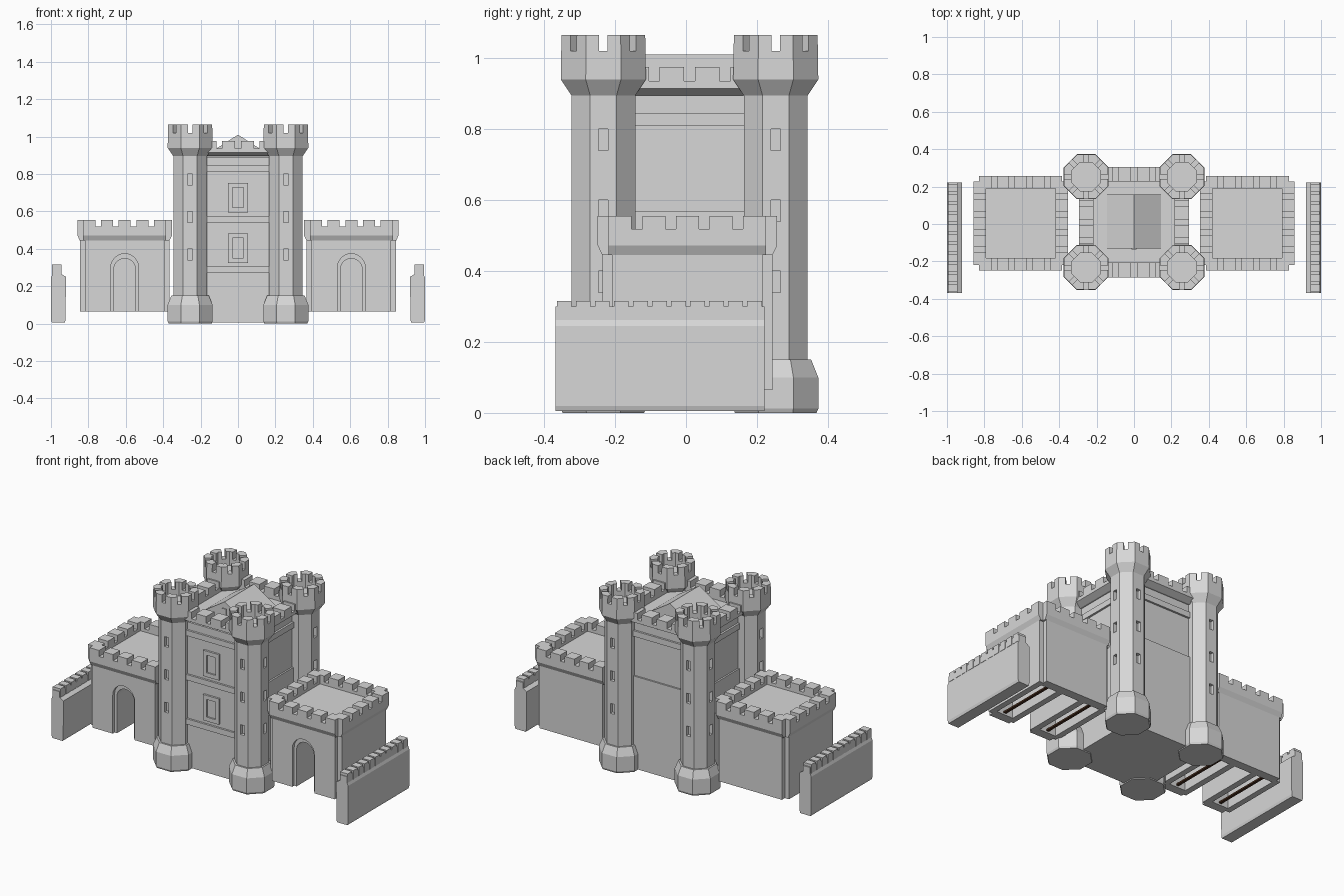
import bpy, bmesh
from math import pi, cos, sin
from mathutils import Matrix, Vector

cube = bpy.data.objects.get("Cube")
if cube:
    bpy.data.objects.remove(cube, do_unlink=True)


def material(name, rgb):
    m = bpy.data.materials.new(name)
    m.use_nodes = True
    m.diffuse_color = (*rgb, 1)
    m.node_tree.nodes["Principled BSDF"].inputs["Base Color"].default_value = (*rgb, 1)
    return m


STONE = material("pale grey stone", (0.68, 0.68, 0.68))
WOOD = material("dark brown wood", (0.06, 0.025, 0.012))
MID_Y = 0.01  # the keep sits slightly behind the origin


def finish(name, bm, mat=STONE):
    bmesh.ops.recalc_face_normals(bm, faces=bm.faces)
    me = bpy.data.meshes.new(name)
    bm.to_mesh(me)
    bm.free()
    me.materials.append(mat)
    ob = bpy.data.objects.new(name, me)
    bpy.context.collection.objects.link(ob)
    return ob


def add_box(bm, lo, hi, rot=Matrix()):
    """Box between two corners, then transformed by rot."""
    lo, hi = Vector(lo), Vector(hi)
    size = Matrix.Diagonal((*(hi - lo), 1))
    mat = rot @ Matrix.Translation((lo + hi) / 2) @ size
    return bmesh.ops.create_cube(bm, size=1, matrix=mat)["verts"]


def box(name, lo, hi, mat=STONE, rot=Matrix()):
    bm = bmesh.new()
    add_box(bm, lo, hi, rot)
    return finish(name, bm, mat)


def prism(name, points, direction):
    """Closed outline swept along a direction."""
    bm = bmesh.new()
    face = bm.faces.new([bm.verts.new(p) for p in points])
    ext = bmesh.ops.extrude_face_region(bm, geom=[face], use_keep_orig=True)
    verts = [v for v in ext["geom"] if isinstance(v, bmesh.types.BMVert)]
    bmesh.ops.translate(bm, verts=verts, vec=direction)
    return finish(name, bm)


def cut(ob, cutters):
    """Subtract the cutters, then throw them away."""
    for c in cutters:
        mod = ob.modifiers.new("cut", 'BOOLEAN')
        mod.operation, mod.solver, mod.object = 'DIFFERENCE', 'EXACT', c
        c.hide_render = True
    bpy.context.view_layer.objects.active = ob
    for mod in list(ob.modifiers):
        bpy.ops.object.modifier_apply(modifier=mod.name)
    for c in cutters:
        bpy.data.objects.remove(c, do_unlink=True)


def octagon_lathe(name, cx, cy, profile):
    """Eight-sided solid from (apothem, height) pairs."""
    bm = bmesh.new()
    rings = []
    for r, z in profile:
        r /= cos(pi / 8)
        rings.append([bm.verts.new((cx + r * cos(a), cy + r * sin(a), z))
                      for a in [(k + 0.5) * pi / 4 for k in range(8)]])
    for a, b in zip(rings, rings[1:]):
        for k in range(8):
            bm.faces.new((a[k], a[k - 1], b[k - 1], b[k]))
    bm.faces.new(rings[0])
    bm.faces.new(rings[-1])
    return finish(name, bm)


def battlement(name, cx, cy, wall, out, span, thick, heights, count, gap):
    """Corbel, rail and merlons on all four sides of a square."""
    z0, z1, z2, z3 = heights
    bm = bmesh.new()
    for q in range(4):
        rot = Matrix.Translation((cx, cy, 0)) @ Matrix.Rotation(q * pi / 2, 4, 'Z')
        inner = out - thick
        corbel = add_box(bm, (-span, -out, z0), (span, -inner, z1), rot)
        inv = rot.inverted()
        for v in corbel:
            p = inv @ v.co
            if p.z < z0 + 0.001 and p.y < -out + 0.001:
                p.y = -wall
                v.co = rot @ p
        add_box(bm, (-span, -out, z1), (span, -inner, z2), rot)
        pitch = (2 * span + gap) / count
        for k in range(count):
            x = -span + k * pitch
            add_box(bm, (x, -out, z2), (x + pitch - gap, -inner, z3), rot)
    return finish(name, bm)


# Corner towers with notched crowns and recessed slit windows
TOWER = [(0.115, 0), (0.12, 0.012), (0.12, 0.1), (0.1, 0.15), (0.09, 0.15),
         (0.09, 0.895), (0.12, 0.94), (0.118, 1.065), (0.077, 1.065), (0.077, 0.98)]
for sx in (-1, 1):
    for sy in (-1, 1):
        cx, cy = 0.256 * sx, MID_Y + 0.243 * sy
        side = ("left" if sx > 0 else "right")
        tower = octagon_lathe(("front_" if sy < 0 else "back_") + side + "_tower", cx, cy, TOWER)
        here = Matrix.Translation((cx, cy, 0))
        cutters = [box("notch_cutter", (-0.2, -0.012, 1.02), (0.2, 0.012, 1.1),
                       rot=here @ Matrix.Rotation(k * pi / 4, 4, 'Z')) for k in range(4)]
        for z in (0.34, 0.54, 0.74):
            cutters.append(box("slit_cutter", (-0.013, 0.07 * sy, z), (0.013, 0.13 * sy, z + 0.06), rot=here))
            cutters.append(box("slit_cutter", (0.07 * sx, -0.013, z), (0.13 * sx, 0.013, z + 0.06), rot=here))
        cut(tower, cutters)

# Keep: core, lower walls, front wall and string courses
def keep_block(name, half, z0, z1):
    return box(name, (-half, MID_Y - half, z0), (half, MID_Y + half, z1))

keep_block("keep_core", 0.25, 0.005, 0.91)
keep_block("keep_lower_wall", 0.26, 0.005, 0.568)
keep_block("keep_upper_band", 0.262, 0.81, 0.845)
FRONT = MID_Y - 0.26
box("keep_front_wall", (-0.25, FRONT, 0.01), (0.25, -0.2, 0.89))
for z in (0.27, 0.54, 0.81):
    box("front_string_course", (-0.22, FRONT - 0.012, z), (0.22, -0.2, z + 0.034))
battlement("keep_battlement", 0, MID_Y, 0.26, 0.295, 0.185, 0.078,
           (0.895, 0.915, 0.935, 0.975), 4, 0.03)

# Framed windows on the front wall
for z in (0.325, 0.595):
    frame = box("front_window_frame", (-0.054, FRONT - 0.012, z), (0.054, FRONT + 0.005, z + 0.157))
    cut(frame, [box("pane_cutter", (-0.03, FRONT - 0.1, z + 0.025), (0.03, FRONT - 0.003, z + 0.132))])

# Gabled roof with its ridge running front to back
prism("gable_roof", [(-0.145, -0.13, 0.905), (0.145, -0.13, 0.905), (0.145, -0.13, 0.917),
                     (0, -0.13, 1.01), (-0.145, -0.13, 0.917)], (0, 0.287, 0))
box("gable_vent", (-0.013, -0.136, 0.935), (0.013, -0.125, 0.97))


def arch(cx, half, y0, y1, spring):
    pts = [(cx - half, y0, 0), (cx + half, y0, 0)]
    pts += [(cx + half * cos(a), y0, spring + half * sin(a)) for a in [k * pi / 12 for k in range(13)]]
    return prism("arch_cutter", pts, (0, y1 - y0, 0))


# Gatehouse wings, notched at the corners and hollow below
W, N, BASE = 0.24, 0.212, 0.065
for s, side in ((-1, "right"), (1, "left")):
    cx, cy = 0.606 * s, 0.004
    plan = []
    for a, b in ((1, 1), (-1, 1), (-1, -1), (1, -1)):
        corner = [(W * a, N * b), (N * a, N * b), (N * a, W * b)]
        plan += corner if a * b > 0 else corner[::-1]
    wing = prism(side + "_wing", [(cx + x, cy + y, BASE) for x, y in plan], (0, 0, 0.5 - BASE))
    chambers = [box("chamber_cutter", (cx + c - 0.055, -0.18, 0), (cx + c + 0.055, 0.19, 0.4))
                for c in (-0.15, 0.15)]
    cut(wing, chambers + [arch(cx, 0.074, -0.4, cy - W + 0.018, 0.3),
                          arch(cx, 0.058, -0.4, 0.19, 0.29)])
    battlement(side + "_wing_battlement", cx, cy, W, 0.253, 0.222, 0.067,
               (0.445, 0.472, 0.518, 0.555), 5, 0.03)
    for c in (-0.15, 0.15):
        box(side + "_wing_beam", (cx + c - 0.008, -0.18, BASE + 0.01),
            (cx + c + 0.008, 0.19, BASE + 0.02), WOOD)

    # Free-standing outer wall with a coping and a row of merlons
    outer = [(0.926, 0.005), (0.995, 0.005), (1.0, 0.02), (1.0, 0.245),
             (0.993, 0.262), (0.993, 0.3), (0.945, 0.3), (0.945, 0.265), (0.92, 0.25), (0.922, 0.02)]
    prism(side + "_outer_wall", [(x * s, -0.368, z) for x, z in outer], (0, 0.59, 0))
    bm = bmesh.new()
    pitch = 0.59 / 11
    for k in range(11):
        y = -0.368 + k * pitch
        x0, x1 = sorted((0.943 * s, 0.995 * s))
        add_box(bm, (x0, y + 0.004, 0.262), (x1, y + pitch - 0.008, 0.316))
    finish(side + "_outer_wall_merlons", bm)
